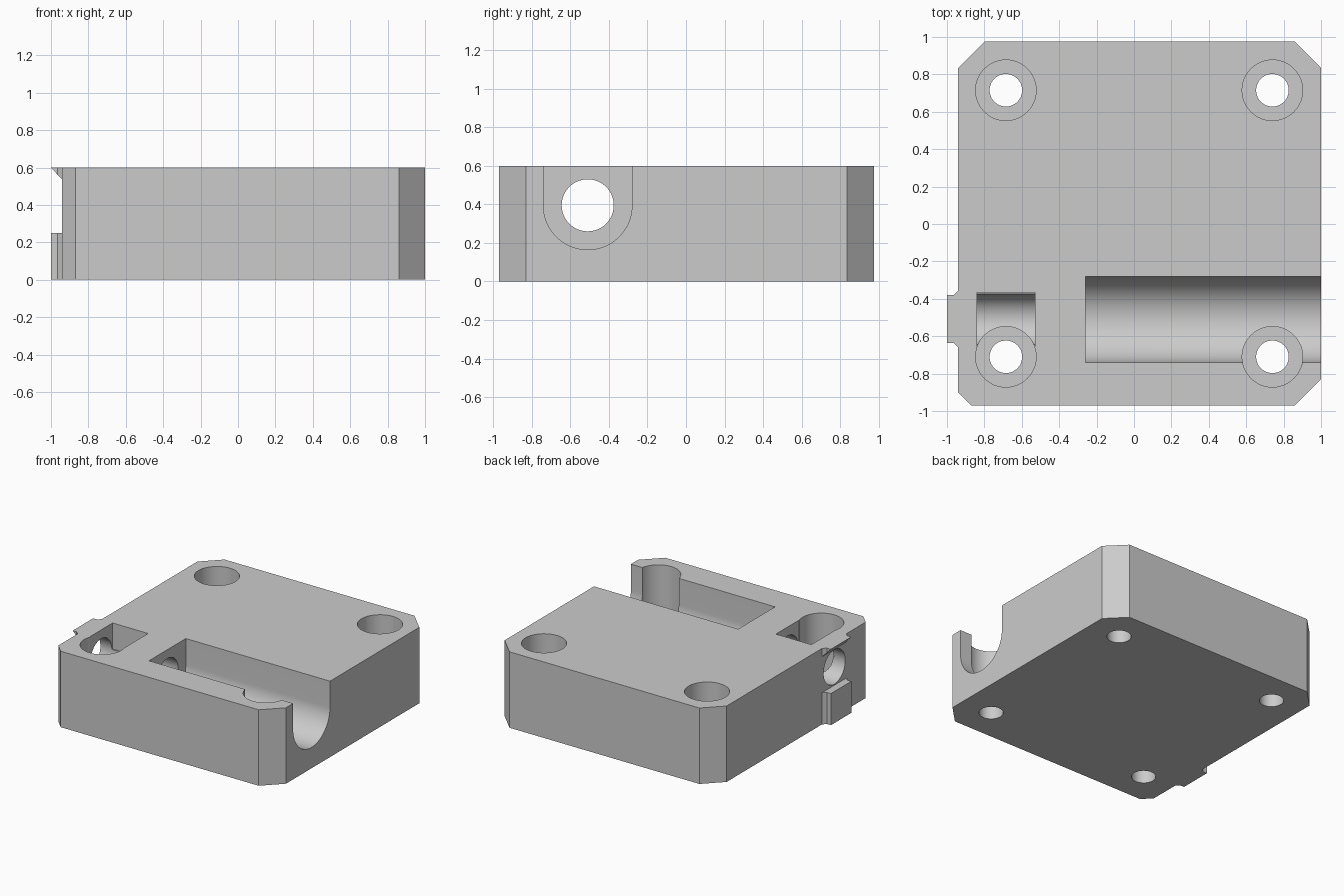
import bpy
import math
from mathutils import Matrix, Vector

cube = bpy.data.objects.get("Cube")
if cube:
    bpy.data.objects.remove(cube, do_unlink=True)

TOP = 0.6
BORE_Y, BORE_Z = -0.51, 0.395

grey = bpy.data.materials.new("plain grey")
grey.use_nodes = True
grey.diffuse_color = (0.6, 0.6, 0.6, 1)
grey.node_tree.nodes["Principled BSDF"].inputs["Base Color"].default_value = (0.6, 0.6, 0.6, 1)


def prism(name, outline, low, high, axes):
    """Extrude a flat outline; axes gives the directions of u, v and the extrusion."""
    u, v, w = (Vector(a) for a in axes)
    n = len(outline)
    verts = [u * a + v * b + w * h for h in (low, high) for a, b in outline]
    faces = [tuple(reversed(range(n))), tuple(range(n, 2 * n))]
    faces += [(i, (i + 1) % n, n + (i + 1) % n, n + i) for i in range(n)]
    mesh = bpy.data.meshes.new(name)
    mesh.from_pydata(verts, [], faces)
    mesh.materials.append(grey)
    obj = bpy.data.objects.new(name, mesh)
    bpy.context.collection.objects.link(obj)
    return obj


def arc(cx, cy, r, start, end, steps):
    angles = [math.radians(start + (end - start) * i / steps) for i in range(steps + 1)]
    return [(cx + r * math.cos(a), cy + r * math.sin(a)) for a in angles]


X, Y, Z = (1, 0, 0), (0, 1, 0), (0, 0, 1)
ALONG_Z = (X, Y, Z)
ALONG_X = (Y, Z, X)
ALONG_Y = (Z, X, Y)

# Block with cut corners and a small boss on its right side
outline = [(-0.87, -0.97), (0.86, -0.97), (1, -0.83), (1, 0.835), (0.86, 0.975),
           (-0.80, 0.975), (-0.94, 0.835), (-0.94, -0.355), (-0.965, -0.38),
           (-1, -0.38), (-1, -0.635), (-0.965, -0.635), (-0.94, -0.66), (-0.94, -0.9)]
block = prism("mounting_block", outline, 0, TOP, ALONG_Z)
cutters = []

# Round-bottomed channel open at the left side and the top
channel = arc(BORE_Y, BORE_Z, 0.23, 180, 360, 48) + [(BORE_Y + 0.23, 0.8), (BORE_Y - 0.23, 0.8)]
cutters.append(prism("channel_cutter", channel, -0.26, 1.2, ALONG_X))

# Cross bore running out of the right side
bore = arc(BORE_Y, BORE_Z, 0.135, 0, 360, 64)[:-1]
cutters.append(prism("bore_cutter", bore, -1.2, 0, ALONG_X))

# Square pocket that opens the bore to the top
pocket = [(-0.84, -0.655), (-0.53, -0.655), (-0.53, -0.365), (-0.84, -0.365)]
cutters.append(prism("pocket_cutter", pocket, BORE_Z, 0.8, ALONG_Z))

# Gap in the boss, leaving a lower tab and a sloping upper lip
gap = [(0.25, -1.1), (0.25, -0.94), (0.535, -0.94), (0.708, -1.1)]
cutters.append(prism("boss_gap_cutter", gap[::-1], -0.75, -0.25, ALONG_Y))

# Four counterbored screw holes
for x in (-0.685, 0.74):
    for y in (-0.71, 0.715):
        head = arc(x, y, 0.162, 0, 360, 48)[:-1]
        shank = arc(x, y, 0.087, 0, 360, 48)[:-1]
        cutters.append(prism("screw_head_cutter", head, 0.14, 0.9, ALONG_Z))
        cutters.append(prism("screw_shank_cutter", shank, -0.2, 0.5, ALONG_Z))

bpy.ops.object.select_all(action="DESELECT")
block.select_set(True)
bpy.context.view_layer.objects.active = block
for cutter in cutters:
    cutter.hide_render = True
    # Make sure every cutter faces outwards
    if sum(p.area * p.normal.dot(p.center - sum((q.center for q in cutter.data.polygons), Vector())
           / len(cutter.data.polygons)) for p in cutter.data.polygons) < 0:
        cutter.data.flip_normals()
    cut = block.modifiers.new(cutter.name, "BOOLEAN")
    cut.operation = "DIFFERENCE"
    cut.solver = "EXACT"
    cut.object = cutter
    bpy.ops.object.modifier_apply(modifier=cut.name)
for cutter in cutters:
    bpy.data.objects.remove(cutter, do_unlink=True)

bpy.ops.object.shade_smooth_by_angle(angle=math.radians(25))
